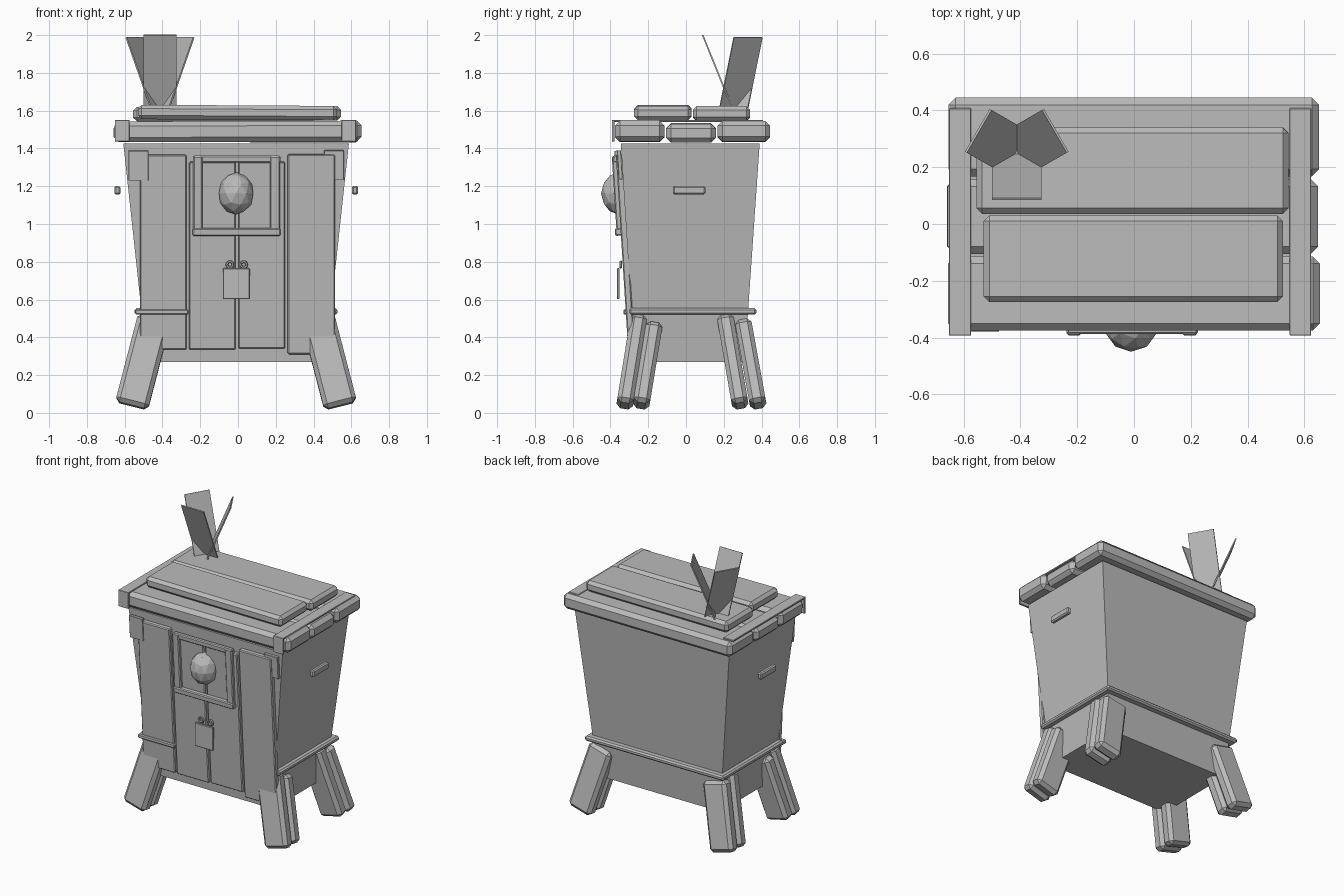
import bpy, bmesh, math
from mathutils import Matrix, Vector

if "Cube" in bpy.data.objects:
    bpy.data.objects.remove(bpy.data.objects["Cube"], do_unlink=True)

GREY = (0.5, 0.5, 0.5, 1)
mat = bpy.data.materials.new("plain_grey")
mat.use_nodes = True
mat.diffuse_color = GREY
mat.node_tree.nodes["Principled BSDF"].inputs["Base Color"].default_value = GREY

MID = -0.01      # middle of the cabinet in x
LEAN = 0.063     # forward lean of the front wall


def finish(name, bm, matrix=Matrix()):
    mesh = bpy.data.meshes.new(name)
    bm.to_mesh(mesh)
    bm.free()
    mesh.materials.append(mat)
    obj = bpy.data.objects.new(name, mesh)
    obj.matrix_world = matrix
    bpy.context.collection.objects.link(obj)
    return obj


def block(name, size, matrix, bevel=0.0):
    """Chamfered box of a given size."""
    bm = bmesh.new()
    bmesh.ops.create_cube(bm, size=1)
    bmesh.ops.scale(bm, vec=size, verts=bm.verts)
    if bevel:
        bmesh.ops.bevel(bm, geom=bm.edges[:], offset=bevel, segments=1, affect='EDGES')
    return finish(name, bm, matrix)


def span(name, x, y, z, bevel=0.0, tilt=0.0):
    """Box between (low, high) ranges on each axis, with a small tilt about y."""
    rng = (x, y, z)
    mid = Vector([(a + b) / 2 for a, b in rng])
    return block(name, [b - a for a, b in rng],
                 Matrix.Translation(mid) @ Matrix.Rotation(tilt, 4, 'Y'), bevel)


def front_y(z):
    return -0.29 - (z - 0.55) * LEAN


def on_front(name, x, z, out, thick, bevel=0.006, turn=0.0):
    """Slab lying on the leaning front wall, its centre 'out' ahead of it."""
    zc = (z[0] + z[1]) / 2
    m = Matrix.Translation(((x[0] + x[1]) / 2, front_y(zc) - out, zc))
    m = m @ Matrix.Rotation(LEAN, 4, 'X') @ Matrix.Rotation(turn, 4, 'Y')
    return block(name, (x[1] - x[0], thick, z[1] - z[0]), m, bevel)


# Tapered cabinet body
bm = bmesh.new()
bmesh.ops.create_cube(bm, size=2)
for v in bm.verts:
    top = v.co.z > 0
    half = 0.597 if top else 0.472
    back = 0.39 if top else 0.31
    z = 1.425 if top else 0.27
    v.co = (MID + half * v.co.x, back if v.co.y > 0 else front_y(z), z)
finish("cabinet_body", bm)

# Door planks
for i, (x, z) in enumerate([((-0.52, -0.272), (0.335, 1.368)), ((-0.26, -0.012), (0.335, 1.33)),
                            ((0.002, 0.25), (0.34, 1.33)), ((0.263, 0.513), (0.31, 1.37))]):
    on_front(f"door_plank_{i + 1}", x, z, 0.012, 0.036)

# Window frame and faceted knob
on_front("frame_side_right", (-0.237, -0.187), (0.95, 1.36), 0.037, 0.03)
on_front("frame_side_left", (0.17, 0.222), (0.95, 1.36), 0.037, 0.03)
on_front("frame_bottom", (-0.24, 0.225), (0.938, 0.978), 0.042, 0.036)
on_front("frame_top", (-0.237, 0.225), (1.325, 1.362), 0.032, 0.03)
bm = bmesh.new()
bmesh.ops.create_icosphere(bm, subdivisions=2, radius=1)
bmesh.ops.scale(bm, vec=(0.095, 0.095, 0.112), verts=bm.verts)
finish("faceted_knob", bm, Matrix.Translation((-0.01, -0.355, 1.162)))

# Padlock with two hoops
span("padlock_plate", (-0.08, 0.063), (-0.366, -0.352), (0.602, 0.766), 0.004)
for side, x in (("right", -0.043), ("left", 0.03)):
    bpy.ops.mesh.primitive_torus_add(major_segments=10, minor_segments=6, major_radius=0.016,
                                     minor_radius=0.007, location=(x, -0.345, 0.785),
                                     rotation=(math.pi / 2, 0, 0))
    hoop = bpy.context.object
    hoop.name = f"padlock_hoop_{side}"
    hoop.data.materials.append(mat)

# Corner plates on the door
on_front("corner_plate_right", (-0.58, -0.475), (1.23, 1.388), 0.026, 0.02, 0.002)
on_front("corner_plate_left_arm", (0.455, 0.56), (1.345, 1.39), 0.012, 0.02, 0.002)
on_front("corner_plate_left_drop", (0.505, 0.56), (1.235, 1.388), 0.012, 0.02, 0.002)

# Lower rim around the sides and back, with a short front strip
RIM = (0.52, 0.554)
for side, s in (("right", -1), ("left", 1)):
    xs = sorted((MID + s * 0.475, MID + s * 0.537))
    span(f"rim_{side}", xs, (-0.30, 0.36), RIM, 0.01)
span("rim_back", (-0.547, 0.527), (0.31, 0.372), RIM, 0.01)
span("rim_front_strip", (-0.545, -0.262), (-0.332, -0.29), (0.52, 0.548), 0.006)

# Side handles
for side, s in (("right", -1), ("left", 1)):
    xs = sorted((MID + s * 0.613, MID + s * 0.645))
    span(f"handle_{side}", xs, (-0.07, 0.102), (1.155, 1.202), 0.008)

# Lid: three wide boards below, two shorter ones above
span("lid_board_front", (-0.655, 0.655), (-0.375, -0.115), (1.435, 1.545), 0.025, -0.003)
span("lid_board_middle", (-0.658, 0.648), (-0.105, 0.158), (1.433, 1.532), 0.025, 0.003)
span("lid_board_back", (-0.653, 0.652), (0.168, 0.445), (1.436, 1.544), 0.025, -0.003)
span("top_board_front", (-0.53, 0.525), (-0.275, 0.03), (1.552, 1.628), 0.02, 0.006)
span("top_board_back", (-0.555, 0.545), (0.036, 0.34), (1.545, 1.622), 0.02, -0.004)

# Lid straps bent down over the front edge
for side, x in (("right", (-0.652, -0.574)), ("left", (0.548, 0.624))):
    span(f"strap_top_{side}", x, (-0.388, 0.408), (1.54, 1.551), 0.002)
    span(f"strap_front_{side}", x, (-0.393, -0.378), (1.437, 1.551), 0.002)

# Splayed legs, each made of two thick slabs
for side, s in (("right", -1), ("left", 1)):
    for name, y0, y1, top in (("front_outer", -0.325, -0.25, 0.505), ("front_inner", -0.238, -0.168, 0.465),
                              ("back_inner", 0.288, 0.208, 0.505), ("back_outer", 0.383, 0.303, 0.48)):
        foot = Vector((MID + s * 0.553, y0, 0.038))
        head = Vector((MID + s * (0.553 - 0.26 * (top - 0.038)), y1, top))
        up = (head - foot).normalized()
        across = (Vector((1, 0, 0)) - up * up.x).normalized()
        deep = up.cross(across)
        m = Matrix((across, deep, up)).transposed().to_4x4()
        m.translation = (foot + head) / 2
        block(f"leg_{name}_{side}", (0.178, 0.088, (head - foot).length), m, 0.022)

# Three thin leaves fanning out of the lid
root = Vector((-0.413, 0.25, 1.60))
for name, turn, length in (("front", 0, 0.432), ("left", 120, 0.418), ("right", 240, 0.418)):
    m = (Matrix.Translation(root) @ Matrix.Rotation(math.radians(turn), 4, 'Z')
         @ Matrix.Rotation(math.radians(22), 4, 'X') @ Matrix.Translation((0, 0, length / 2)))
    block(f"leaf_{name}", (0.174, 0.008, length), m)
